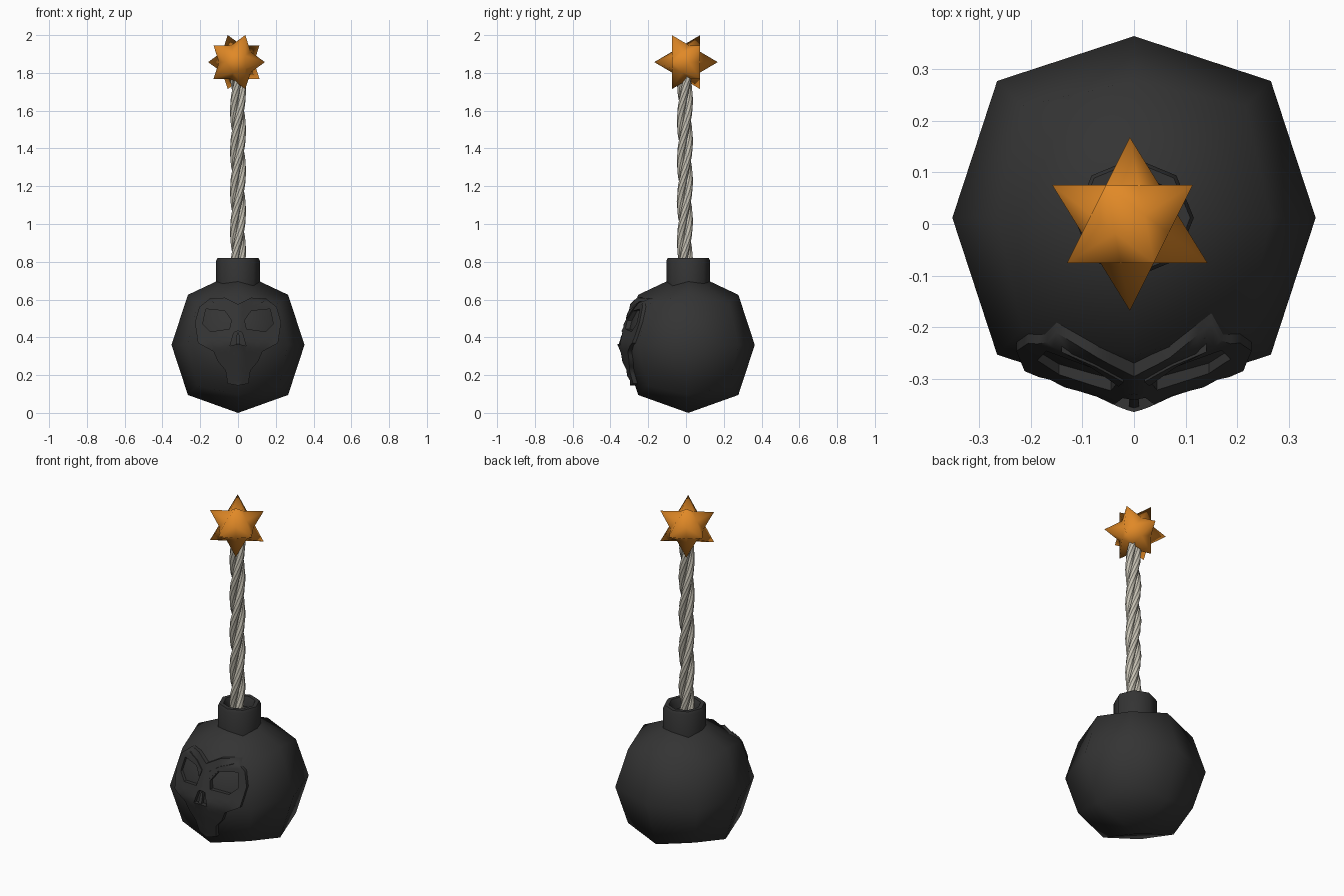
import bpy, bmesh, math
from mathutils import Vector
from mathutils.bvhtree import BVHTree

cube = bpy.data.objects.get("Cube")
if cube:
    bpy.data.objects.remove(cube, do_unlink=True)


def material(name, rgb):
    m = bpy.data.materials.new(name)
    m.use_nodes = True
    m.diffuse_color = (*rgb, 1)
    node = next(n for n in m.node_tree.nodes if n.type == 'BSDF_PRINCIPLED')
    node.inputs["Base Color"].default_value = (*rgb, 1)
    node.inputs["Roughness"].default_value = 0.8
    return m


iron = material("dark iron", (0.034, 0.034, 0.034))
rope = material("pale rope", (0.56, 0.53, 0.45))
flame = material("spark orange", (0.75, 0.25, 0.02))


def finish(bm, name, mat, angle):
    bmesh.ops.recalc_face_normals(bm, faces=bm.faces)
    mesh = bpy.data.meshes.new(name)
    bm.to_mesh(mesh)
    bm.free()
    mesh.materials.append(mat)
    mesh.shade_smooth()
    mesh.set_sharp_from_angle(angle=math.radians(angle))
    obj = bpy.data.objects.new(name, mesh)
    bpy.context.collection.objects.link(obj)
    return obj


CENTRE = Vector((0, 0.012, 0.36))

# Bomb body: a cube subdivided once and rounded into a faceted ball
bm = bmesh.new()
bmesh.ops.create_cube(bm, size=2)
bmesh.ops.subdivide_edges(bm, edges=bm.edges, cuts=1, use_grid_fill=True)
for v in bm.verts:
    on_axis = sum(abs(c) > 0.5 for c in v.co) == 1
    v.co = v.co.normalized() * (0.352 if on_axis else 0.375) + CENTRE
    if on_axis and v.co.z > 0.7:
        v.co.z = 0.75
    elif on_axis and v.co.z < 0.1:
        v.co.z = 0
surface = BVHTree.FromBMesh(bm)
finish(bm, "bomb_body", iron, 60)

# Hollow octagonal neck, turned from a profile
bm = bmesh.new()
profile = [(0.116, 0.66), (0.116, 0.805), (0.109, 0.82), (0.086, 0.82),
           (0.076, 0.80), (0.07, 0.765), (0, 0.765)]
pts = [bm.verts.new((r, 0, z)) for r, z in profile]
edges = [bm.edges.new(pair) for pair in zip(pts, pts[1:])]
bmesh.ops.spin(bm, geom=pts + edges, cent=(0, 0, 0), axis=(0, 0, 1),
               angle=math.tau, steps=8, use_merge=True)
bmesh.ops.remove_doubles(bm, verts=bm.verts, dist=0.0005)
bmesh.ops.translate(bm, verts=bm.verts, vec=(0, CENTRE.y, 0))
finish(bm, "neck", iron, 50)

# Skull relief: half outlines in x and z, mirrored and wrapped on the body
FACE = [(0, 0.575), (0.07, 0.61), (0.15, 0.605), (0.205, 0.56), (0.228, 0.48),
        (0.212, 0.37), (0.13, 0.325), (0.105, 0.27), (0.066, 0.225),
        (0.055, 0.155), (0, 0.145)]
EYE = [(0.035, 0.49), (0.07, 0.54), (0.17, 0.55), (0.187, 0.47),
       (0.145, 0.43), (0.045, 0.445)]
NOSE = [(0, 0.435), (0.022, 0.425), (0.042, 0.355), (0, 0.365)]


def mirrored(half):
    return half + [(-x, z) for x, z in reversed(half) if x > 0]


def flat_loop(bm, outline):
    vs = [bm.verts.new((x, 0, z)) for x, z in outline]
    for i, v in enumerate(vs):
        bm.edges.new((v, vs[i - 1]))


def wrap(bm, lift):
    for v in bm.verts:
        hit = surface.ray_cast(Vector((v.co.x, -2, v.co.z)), Vector((0, 1, 0)))[0]
        v.co.y = hit.y - lift(v.co.x)


def relief(name, loops, cuts, lift, depth):
    bm = bmesh.new()
    for outline in loops:
        flat_loop(bm, outline)
    bmesh.ops.triangle_fill(bm, edges=bm.edges, use_beauty=True)
    bmesh.ops.subdivide_edges(bm, edges=bm.edges, cuts=cuts, use_grid_fill=True)
    wrap(bm, lift)
    back = bmesh.ops.extrude_face_region(bm, geom=list(bm.faces), use_keep_orig=True)
    moved = [g for g in back["geom"] if isinstance(g, bmesh.types.BMVert)]
    bmesh.ops.translate(bm, verts=moved, vec=(0, depth, 0))
    return finish(bm, name, iron, 40)


other_eye = [(-x, z) for x, z in EYE]
relief("skull_face", [mirrored(FACE), EYE, other_eye, mirrored(NOSE)], 2,
       lambda x: 0.026 - 0.04 * abs(x), 0.05)

# Slanted brow bars and the nose divider
BROW = [(0.02, 0.535), (0.075, 0.57), (0.14, 0.59), (0.08, 0.555), (0.03, 0.5)]
for side, sign in (("left", 1), ("right", -1)):
    relief("brow_" + side, [[(sign * x, z) for x, z in BROW]], 1,
           lambda x: 0.031 - 0.04 * abs(x), 0.04)
relief("nose_divider", [mirrored([(0, 0.43), (0.008, 0.41), (0.01, 0.36)])], 1,
       lambda x: 0.018, 0.03)

# Fuse: three strands twisted round each other
STEPS, SIDES = 36, 8
LOW, HIGH, PITCH = 0.76, 1.84, 0.64
for strand in range(3):
    bm = bmesh.new()
    rings = []
    for i in range(STEPS + 1):
        z = LOW + (HIGH - LOW) * i / STEPS
        turn = math.tau * (z / PITCH + strand / 3)
        ring = []
        for k in range(SIDES):
            a = turn + math.tau * k / SIDES
            ring.append(bm.verts.new((0.021 * math.cos(turn) + 0.022 * math.cos(a),
                                      0.021 * math.sin(turn) + 0.022 * math.sin(a) - 0.006,
                                      z)))
        rings.append(ring)
    for a, b in zip(rings, rings[1:]):
        for k in range(SIDES):
            bm.faces.new((a[k - 1], a[k], b[k], b[k - 1]))
    bm.faces.new(rings[0])
    bm.faces.new(rings[-1])
    finish(bm, f"fuse_strand_{strand + 1}", rope, 30)

# Spark: twelve-pointed star with its poles along y
RADIUS = 0.168
hull = bmesh.new()
for sign in (1, -1):
    hull.verts.new((0, sign, 0))
    for k in range(5):
        a = math.pi + math.tau * k / 5
        hull.verts.new(Vector((2 * math.cos(a), 1, 2 * math.sin(a))) * sign / math.sqrt(5))
bmesh.ops.convex_hull(hull, input=hull.verts)
bm = bmesh.new()
tips = {v: bm.verts.new(v.co * RADIUS) for v in hull.verts}
dents = {f: bm.verts.new(f.calc_center_median().normalized() * RADIUS * 0.563)
         for f in hull.faces}
for tip, vert in tips.items():
    for e in tip.link_edges:
        bm.faces.new([vert] + [dents[f] for f in e.link_faces])
hull.free()
spark = finish(bm, "spark", flame, 70)
spark.location = (-0.008, 0, 1.857)
